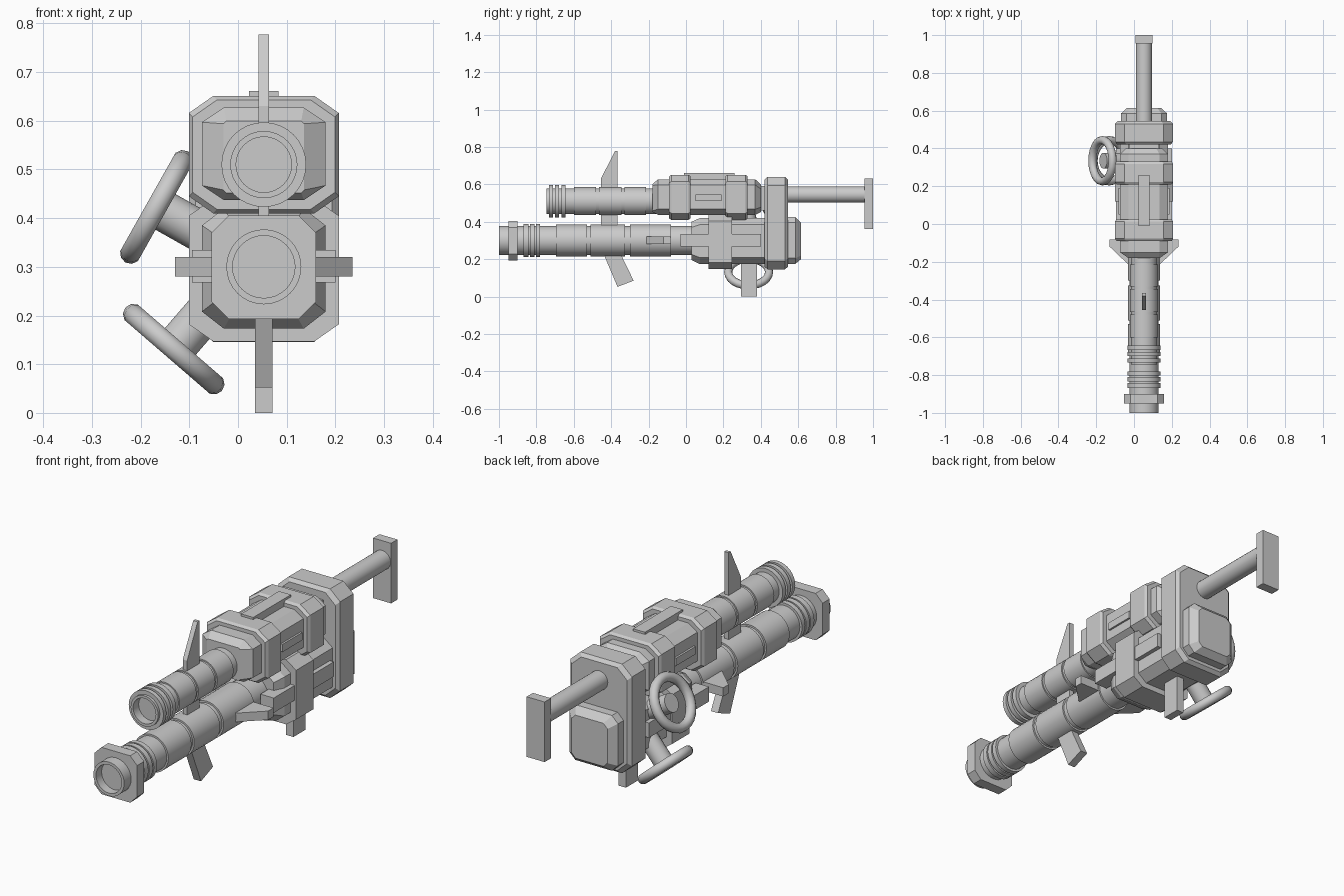
import bpy, bmesh, math
from mathutils import Vector

if "Cube" in bpy.data.objects:
    bpy.data.objects.remove(bpy.data.objects["Cube"])

CX = 0.053  # shared x centre of the body and barrels


def finish(name, bm, smooth=False):
    bmesh.ops.recalc_face_normals(bm, faces=bm.faces)
    me = bpy.data.meshes.new(name)
    bm.to_mesh(me)
    bm.free()
    ob = bpy.data.objects.new(name, me)
    bpy.context.collection.objects.link(ob)
    if smooth:
        bpy.ops.object.select_all(action='DESELECT')
        ob.select_set(True)
        bpy.context.view_layer.objects.active = ob
        bpy.ops.object.shade_smooth_by_angle(angle=math.radians(35))
    return ob


def skin(name, loops, smooth=False):
    """Bridge closed loops of points and cap both ends."""
    bm = bmesh.new()
    rings = [[bm.verts.new(p) for p in loop] for loop in loops]
    n = len(rings[0])
    for a, b in zip(rings, rings[1:]):
        for i in range(n):
            j = (i + 1) % n
            bm.faces.new((a[i], a[j], b[j], b[i]))
    bm.faces.new(rings[0])
    bm.faces.new(rings[-1])
    return finish(name, bm, smooth)


def octo(y, hw, z0, z1, cx, cz):
    """Chamfered rectangle in the xz plane."""
    half = [(hw - cx, z0), (hw, z0 + cz), (hw, z1 - cz), (hw - cx, z1)]
    pts = half + [(-x, z) for x, z in reversed(half)]
    return [(CX + x, y, z) for x, z in pts]


def loft(name, *sections):
    return skin(name, [octo(*s) for s in sections])


def box(name, x0, x1, y0, y1, z0, z1):
    return skin(name, [[(x0, y, z0), (x1, y, z0), (x1, y, z1), (x0, y, z1)] for y in (y0, y1)])


def plate(name, hw, yz):
    """Side profile given as (y, z), given thickness across x."""
    return skin(name, [[(CX + s * hw, y, z) for y, z in yz] for s in (-1, 1)])


def barrel(name, z, y0, y1, r, bore, bands):
    """Round tube with a recessed muzzle and raised bands (start, end, radius)."""
    prof = [(y0 + 0.04, bore), (y0, bore), (y0, r)]
    for a, b, br in bands:
        prof += [(a, r), (a, br), (b, br), (b, r)]
    prof.append((y1, r))
    ang = [2 * math.pi * i / 32 for i in range(32)]
    return skin(name, [[(CX + q * math.cos(t), y, z + q * math.sin(t)) for t in ang]
                       for y, q in prof], True)


def rod(name, a, b, r, n=24):
    a, b = Vector(a), Vector(b)
    rot = (b - a).to_track_quat('Z', 'Y')
    circ = [rot @ Vector((r * math.cos(2 * math.pi * i / n), r * math.sin(2 * math.pi * i / n), 0))
            for i in range(n)]
    return skin(name, [[p + c for c in circ] for p in (a, b)], True)


# Barrels
barrel("upper_barrel", 0.51, -0.745, -0.15, 0.069, 0.057,
       [(-0.733, -0.712, 0.087), (-0.70, -0.678, 0.087), (-0.666, -0.643, 0.087),
        (-0.60, -0.48, 0.075), (-0.465, -0.345, 0.075), (-0.33, -0.215, 0.075)])
barrel("lower_barrel", 0.30, -1.0, 0.08, 0.077, 0.064,
       [(-0.868, -0.842, 0.088), (-0.835, -0.81, 0.088), (-0.803, -0.78, 0.088),
        (-0.695, -0.53, 0.085), (-0.51, -0.325, 0.085), (-0.30, -0.08, 0.085)])
loft("muzzle_nut", (-0.95, 0.107, 0.193, 0.405, 0.035, 0.035),
     (-0.90, 0.107, 0.193, 0.405, 0.035, 0.035))

# Sight fin, strut between barrels, front and rear grips
plate("sight_fin", 0.011, [(-0.455, 0.56), (-0.455, 0.63), (-0.38, 0.777), (-0.365, 0.777), (-0.365, 0.56)])
plate("barrel_strut", 0.011, [(-0.455, 0.36), (-0.455, 0.46), (-0.365, 0.46), (-0.365, 0.36)])
plate("front_grip", 0.018, [(-0.45, 0.25), (-0.36, 0.25), (-0.28, 0.085), (-0.366, 0.052)])
plate("rear_grip", 0.018, [(0.295, 0.0), (0.38, 0.0), (0.38, 0.2), (0.295, 0.2)])

# Upper body
loft("upper_body", (-0.18, 0.083, 0.452, 0.60, 0.006, 0.006),
     (-0.15, 0.127, 0.437, 0.627, 0.045, 0.03),
     (0.37, 0.127, 0.437, 0.627, 0.045, 0.03),
     (0.40, 0.095, 0.452, 0.60, 0.03, 0.025))
box("upper_rear_core", CX - 0.08, CX + 0.08, 0.38, 0.45, 0.46, 0.59)
for nm, y0, y1 in (("front", -0.09, 0.025), ("rear", 0.21, 0.33)):
    loft("upper_collar_" + nm, *[(y, 0.154 - d, 0.41 + d, 0.651 - d, 0.05, 0.035)
                                 for y, d in ((y0, 0.008), (y0 + 0.012, 0), (y1 - 0.012, 0), (y1, 0.008))])
box("top_rail", CX - 0.03, CX + 0.03, -0.01, 0.26, 0.61, 0.661)

# Lower body
loft("lower_body", (0.03, 0.105, 0.195, 0.40, 0.035, 0.03),
     (0.075, 0.127, 0.173, 0.42, 0.045, 0.035),
     (0.45, 0.127, 0.173, 0.42, 0.045, 0.035))
loft("lower_collar", (0.12, 0.154, 0.147, 0.44, 0.05, 0.035), (0.245, 0.154, 0.147, 0.44, 0.05, 0.035))

# Tall rear block, rear pack and shoulder stock
loft("rear_block", *[(y, 0.154 - d, 0.146 + d, 0.64 - d, 0.05, 0.045)
                     for y, d in ((0.42, 0.014), (0.435, 0), (0.53, 0), (0.545, 0.014))])
loft("rear_pack", (0.53, 0.122, 0.175, 0.425, 0.03, 0.03),
     (0.585, 0.122, 0.175, 0.425, 0.03, 0.03),
     (0.615, 0.09, 0.20, 0.395, 0.02, 0.02))
rod("stock_tube", (CX, 0.53, 0.545), (CX, 0.965, 0.545), 0.043)
box("shoulder_plate", CX - 0.045, CX + 0.045, 0.955, 1.0, 0.36, 0.632)

# Mirrored side details
for side, s in (("right", 1), ("left", -1)):
    for nm, xo, y0, y1, z0, z1 in (("upper_side_panel", 0.136, 0.05, 0.19, 0.51, 0.545),
                                   ("lower_front_block", 0.147, -0.03, 0.125, 0.268, 0.335),
                                   ("lower_side_panel", 0.147, 0.24, 0.40, 0.268, 0.335)):
        box(nm + "_" + side, *sorted((CX + s * 0.08, CX + s * xo)), y0, y1, z0, z1)
    wing = [(0.06, -0.22), (0.088, -0.21), (0.182, -0.12), (0.182, -0.082), (0.06, -0.082)]
    skin("side_wing_" + side, [[(CX + s * x, y, z) for x, y in wing] for z in (0.28, 0.32)])


# Hand wheels on the left side
def wheel(name, c, axis):
    c, axis = Vector(c), Vector(axis).normalized()
    bpy.ops.mesh.primitive_torus_add(major_radius=0.109, minor_radius=0.022, major_segments=24,
                                     minor_segments=10, location=c,
                                     rotation=axis.to_track_quat('Z', 'Y').to_euler())
    bpy.context.object.name = name
    bpy.ops.object.shade_smooth_by_angle(angle=math.radians(40))
    rod(name + "_stem", c + axis * 0.005, c + axis * 0.16, 0.042, 16)


wheel("upper_wheel", (-0.167, 0.335, 0.423), (0.87, 0, -0.49))
wheel("lower_wheel", (-0.132, 0.335, 0.131), (0.654, 0, 0.757))
